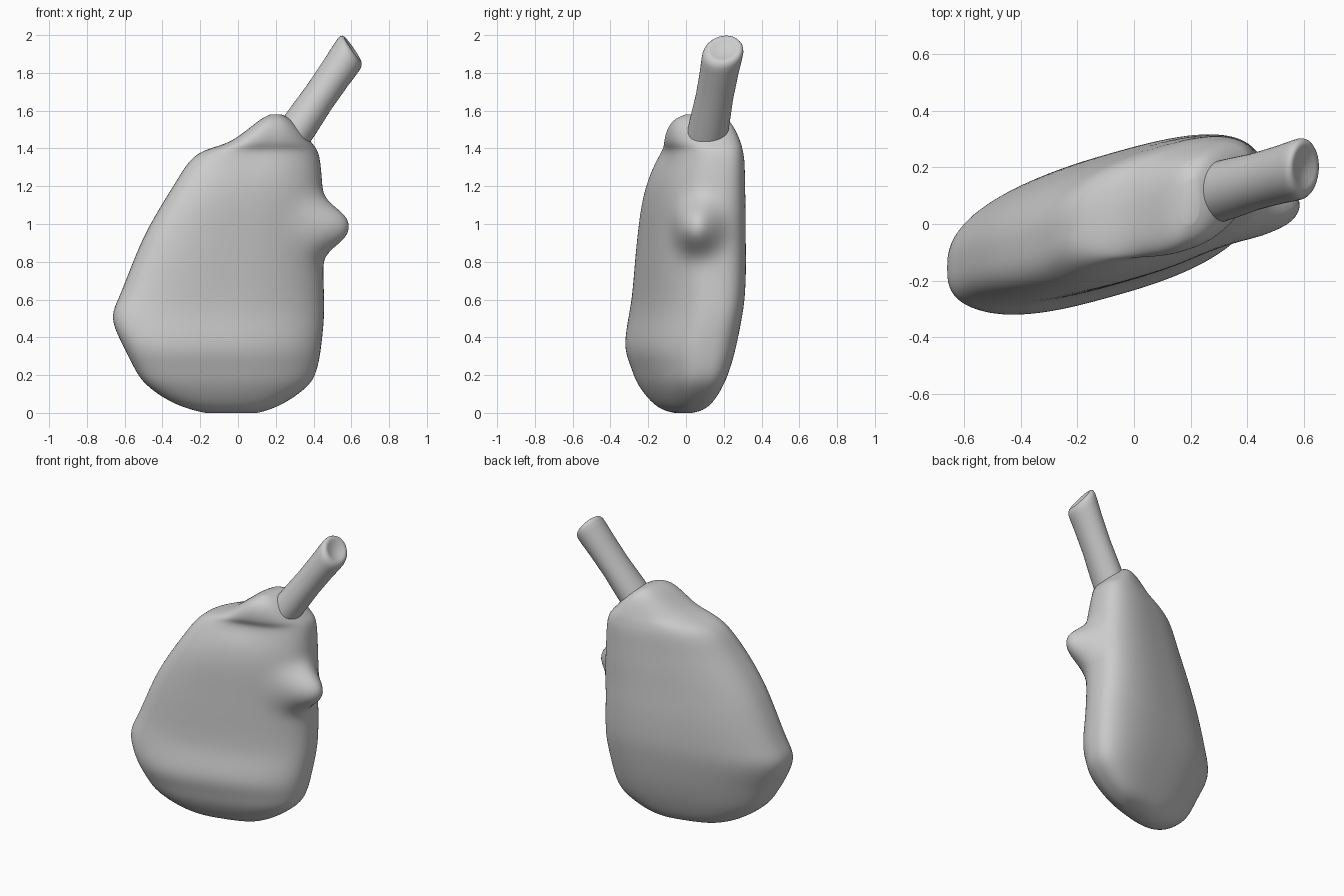
import bpy, bmesh, math
from mathutils import Vector

if "Cube" in bpy.data.objects:
    bpy.data.objects.remove(bpy.data.objects["Cube"])

# body cross-sections: z, x left, x right, y front, y back
ROWS = [
    (0.00, -0.17, 0.10, -0.06, 0.03), (0.015, -0.24, 0.16, -0.12, 0.09),
    (0.06, -0.36, 0.26, -0.185, 0.145), (0.15, -0.49, 0.38, -0.255, 0.20),
    (0.24, -0.55, 0.42, -0.29, 0.235), (0.35, -0.605, 0.44, -0.325, 0.265),
    (0.50, -0.67, 0.455, -0.305, 0.295), (0.62, -0.625, 0.455, -0.285, 0.312),
    (0.80, -0.555, 0.45, -0.27, 0.318), (0.95, -0.49, 0.45, -0.255, 0.315),
    (1.10, -0.405, 0.45, -0.235, 0.315), (1.22, -0.33, 0.445, -0.205, 0.312),
    (1.33, -0.26, 0.435, -0.16, 0.31), (1.39, -0.18, 0.42, -0.13, 0.30),
    (1.43, -0.05, 0.39, -0.12, 0.29), (1.50, 0.05, 0.335, -0.10, 0.26),
    (1.555, 0.12, 0.28, -0.06, 0.22), (1.58, 0.17, 0.23, 0.0, 0.16),
]
SEG, SUB = 96, 6


def catmull(rows, sub):
    out = []
    for i in range(len(rows) - 1):
        a, b = rows[max(i - 1, 0)], rows[i]
        c, d = rows[i + 1], rows[min(i + 2, len(rows) - 1)]
        for k in range(sub):
            t = k / sub
            out.append([0.5 * (2 * q + (r - p) * t + (2 * p - 5 * q + 4 * r - s) * t * t
                               + (3 * q - p - 3 * r + s) * t ** 3)
                        for p, q, r, s in zip(a, b, c, d)])
    out.append(list(rows[-1]))
    for _ in range(8):  # even out small kinks
        out = [out[0]] + [[(p + 2 * q + r) / 4 for p, q, r in zip(*out[i - 1:i + 2])]
                          for i in range(1, len(out) - 1)] + [out[-1]]
    return out


def loft(name, rings, angle):
    bm = bmesh.new()
    vs = [[bm.verts.new(p) for p in ring] for ring in rings]
    n = len(vs[0])
    for a, b in zip(vs, vs[1:]):
        for i in range(n):
            j = (i + 1) % n
            bm.faces.new((a[i], a[j], b[j], b[i]))
    bm.faces.new(vs[0][::-1])
    bm.faces.new(vs[-1])
    bmesh.ops.recalc_face_normals(bm, faces=bm.faces)
    me = bpy.data.meshes.new(name)
    bm.to_mesh(me)
    bm.free()
    ob = bpy.data.objects.new(name, me)
    bpy.context.collection.objects.link(ob)
    bpy.context.view_layer.objects.active = ob
    ob.select_set(True)
    bpy.ops.object.shade_smooth_by_angle(angle=math.radians(angle))
    ob.select_set(False)
    return ob


def spow(v, e):
    return math.copysign(abs(v) ** e, v)


# flattened, skewed body section, with a blunt nub pushed out of the right edge
def body_ring(z, xl, xr, yf, yb):
    w, cx, cy, h = (xr - xl) / 2, (xl + xr) / 2, (yf + yb) / 2, (yb - yf) / 2
    pts = []
    for i in range(SEG):
        a = 2 * math.pi * i / SEG
        c, s = spow(math.cos(a), 0.77), spow(math.sin(a), 0.77)
        pts.append((c, 0.3 * w * c + 0.85 * h * s))
    k = h / max(p[1] for p in pts)
    ring = []
    for c, y in pts:
        x, y = cx + w * c, cy + k * y
        if x > 0.2:
            d = ((y - 0.06) / 0.12) ** 2 + ((z - 0.985) / 0.125) ** 2
            g = math.exp(-d ** 1.25) * min(1, (x - 0.2) / 0.15)
            x += 0.15 * g
            y -= 0.02 * g
        # soft dent under the front of the collar
        if y < cy:
            y += 0.012 * math.exp(-((x - 0.08) / 0.15) ** 2 - ((z - 1.36) / 0.07) ** 2)
        ring.append((x, y, z))
    return ring


loft("body", [body_ring(*r) for r in catmull(ROWS, SUB)], 70)

# stalk: oval tube with a slanted, rounded, slightly hollow end
base, tip = Vector((0.25, 0.10, 1.41)), Vector((0.606, 0.20, 1.928))
axis = (tip - base).normalized()
side = Vector((0, 1, 0))
side = (side - axis * side.dot(axis)).normalized()
up = side.cross(axis)


def stalk_ring(t, r, sink=0):
    ring = []
    for i in range(40):
        a = 2 * math.pi * i / 40
        off = side * (1.08 * r * math.cos(a)) + up * (0.97 * r * math.sin(a))
        slant = t * (0.25 * off.dot(side) - 0.38 * off.dot(up)) - sink
        ring.append(base.lerp(tip, t) + off + axis * slant)
    return ring


loft("stalk", [stalk_ring(*a) for a in (
    (0, 0.1), (0.25, 0.098), (0.5, 0.092), (0.75, 0.094), (0.9, 0.098),
    (0.95, 0.098), (0.975, 0.094), (0.992, 0.086), (1, 0.074), (1, 0.06, 0.004),
    (1, 0.035, 0.014), (1, 0.01, 0.018))], 70)
